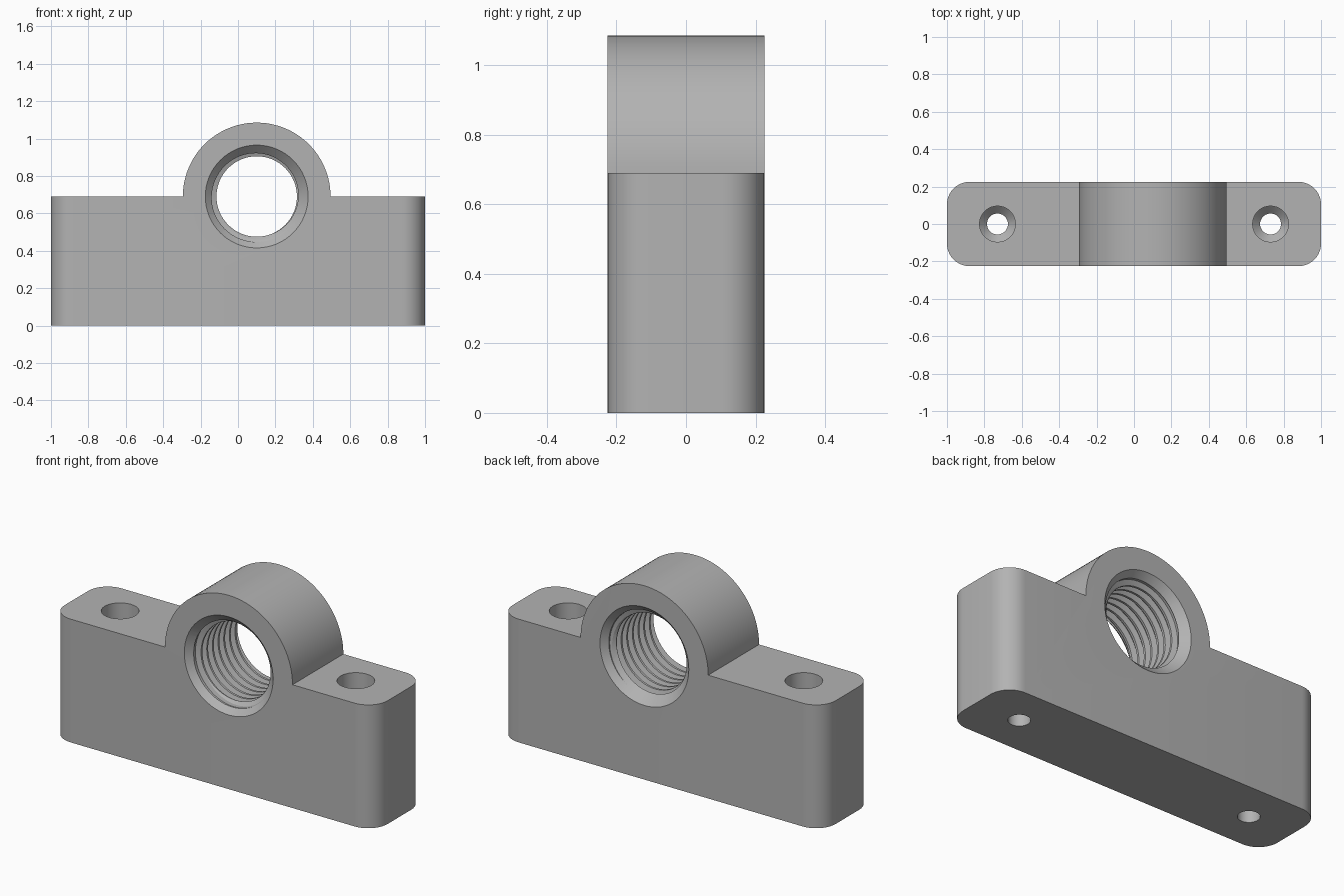
import bpy, bmesh, math
from mathutils import Matrix

if "Cube" in bpy.data.objects:
    bpy.data.objects.remove(bpy.data.objects["Cube"])

HALF_Y, TOP = 0.225, 0.69              # half depth, shoulder height
BORE_X, BOSS_R = 0.1, 0.395            # bore axis at (BORE_X, TOP)
CREST, ROOT, PITCH = 0.215, 0.243, 0.05

grey = bpy.data.materials.new("grey metal")
grey.diffuse_color = (0.45, 0.45, 0.45, 1)
grey.use_nodes = True
grey.node_tree.nodes["Principled BSDF"].inputs["Base Color"].default_value = grey.diffuse_color


def to_object(name, bm):
    bmesh.ops.recalc_face_normals(bm, faces=bm.faces)
    mesh = bpy.data.meshes.new(name)
    bm.to_mesh(mesh)
    bm.free()
    ob = bpy.data.objects.new(name, mesh)
    bpy.context.collection.objects.link(ob)
    mesh.materials.append(grey)
    return ob


def revolve(name, profile, matrix, n=64):
    """Closed solid of revolution from (radius, height) pairs."""
    bm = bmesh.new()
    rings = [[bm.verts.new((r * math.cos(2 * math.pi * j / n),
                            r * math.sin(2 * math.pi * j / n), h))
              for j in range(n)] for r, h in profile]
    for a, b in zip(rings, rings[1:]):
        for j in range(n):
            k = (j + 1) % n
            bm.faces.new((a[j], a[k], b[k], b[j]))
    bm.faces.new(rings[0])
    bm.faces.new(rings[-1])
    bm.transform(matrix)
    return to_object(name, bm)


def thread(name, matrix, turns=13, n=64):
    """Helical screw solid, used to cut the internal thread."""
    bm = bmesh.new()
    shape = [(CREST, 0), (CREST, 0.25), (ROOT, 0.45), (ROOT, 0.8)]
    m = len(shape)
    start = -turns * PITCH / 2
    cols = []
    for j in range(n + 1):
        a = 2 * math.pi * j / n
        if j == n:   # the seam joins one turn further along
            cols.append(cols[0][m:])
            continue
        rows = turns * m + (m if j == 0 else 0) + 1
        cols.append([bm.verts.new((shape[k % m][0] * math.cos(a),
                                   shape[k % m][0] * math.sin(a),
                                   start + PITCH * (k // m + shape[k % m][1] + j / n)))
                     for k in range(rows)])
    for a, b in zip(cols, cols[1:]):
        for k in range(turns * m):
            bm.faces.new((a[k], b[k], b[k + 1], a[k + 1]))
    # fan caps close both ends
    ends = [e for e in bm.edges if e.is_boundary]
    low = bm.verts.new((0, 0, start))
    high = bm.verts.new((0, 0, -start + PITCH))
    for e in ends:
        mid = (e.verts[0].co.z + e.verts[1].co.z) / 2
        bm.faces.new((e.verts[0], e.verts[1], low if mid < 0 else high))
    bm.transform(matrix)
    return to_object(name, bm)


# Block and round boss: one outline, extruded through the depth
outline = [(-1, 0), (1, 0), (1, TOP)]
outline += [(BORE_X + BOSS_R * math.cos(math.pi * i / 48),
             TOP + BOSS_R * math.sin(math.pi * i / 48)) for i in range(49)]
outline += [(-1, TOP)]
bm = bmesh.new()
face = bm.faces.new([bm.verts.new((x, -HALF_Y, z)) for x, z in outline])
ext = bmesh.ops.extrude_face_region(bm, geom=[face])["geom"]
bmesh.ops.translate(bm, vec=(0, 2 * HALF_Y, 0),
                    verts=[v for v in ext if isinstance(v, bmesh.types.BMVert)])
bm.faces.ensure_lookup_table()
# Rounded vertical corners
corners = [e for e in bm.edges
           if all(abs(v.co.x) > 0.99 for v in e.verts)
           and abs(e.verts[0].co.z - e.verts[1].co.z) > 0.5]
bmesh.ops.bevel(bm, geom=corners, offset=0.12, offset_type='OFFSET',
                segments=10, profile=0.5, affect='EDGES')
block = to_object("mounting_block", bm)

# Cutters: threaded bore, its end chamfers, and two stepped screw holes
axis = Matrix.Translation((BORE_X, 0, TOP)) @ Matrix.Rotation(math.pi / 2, 4, 'X')
cutters = [thread("thread_cutter", axis)]
for side in (-1, 1):
    cutters.append(revolve("chamfer_cutter",
                           [(0.205, side * 0.155), (0.287, side * 0.237)], axis))
    cutters.append(revolve("screw_hole_cutter",
                           [(0.056, -0.1), (0.056, 0.30), (0.096, 0.34), (0.096, 0.8)],
                           Matrix.Translation((side * 0.73, 0, 0)), 32))

for c in cutters:
    mod = block.modifiers.new(c.name, 'BOOLEAN')
    mod.operation = 'DIFFERENCE'
    mod.solver = 'EXACT'
    mod.object = c
bpy.context.view_layer.update()
final = bpy.data.meshes.new_from_object(
    block.evaluated_get(bpy.context.evaluated_depsgraph_get()))
block.modifiers.clear()
block.data = final
for c in cutters:
    bpy.data.objects.remove(c)

# Smooth curves, sharp edges
bpy.context.view_layer.objects.active = block
block.select_set(True)
bpy.ops.object.shade_smooth_by_angle(angle=math.radians(25))
